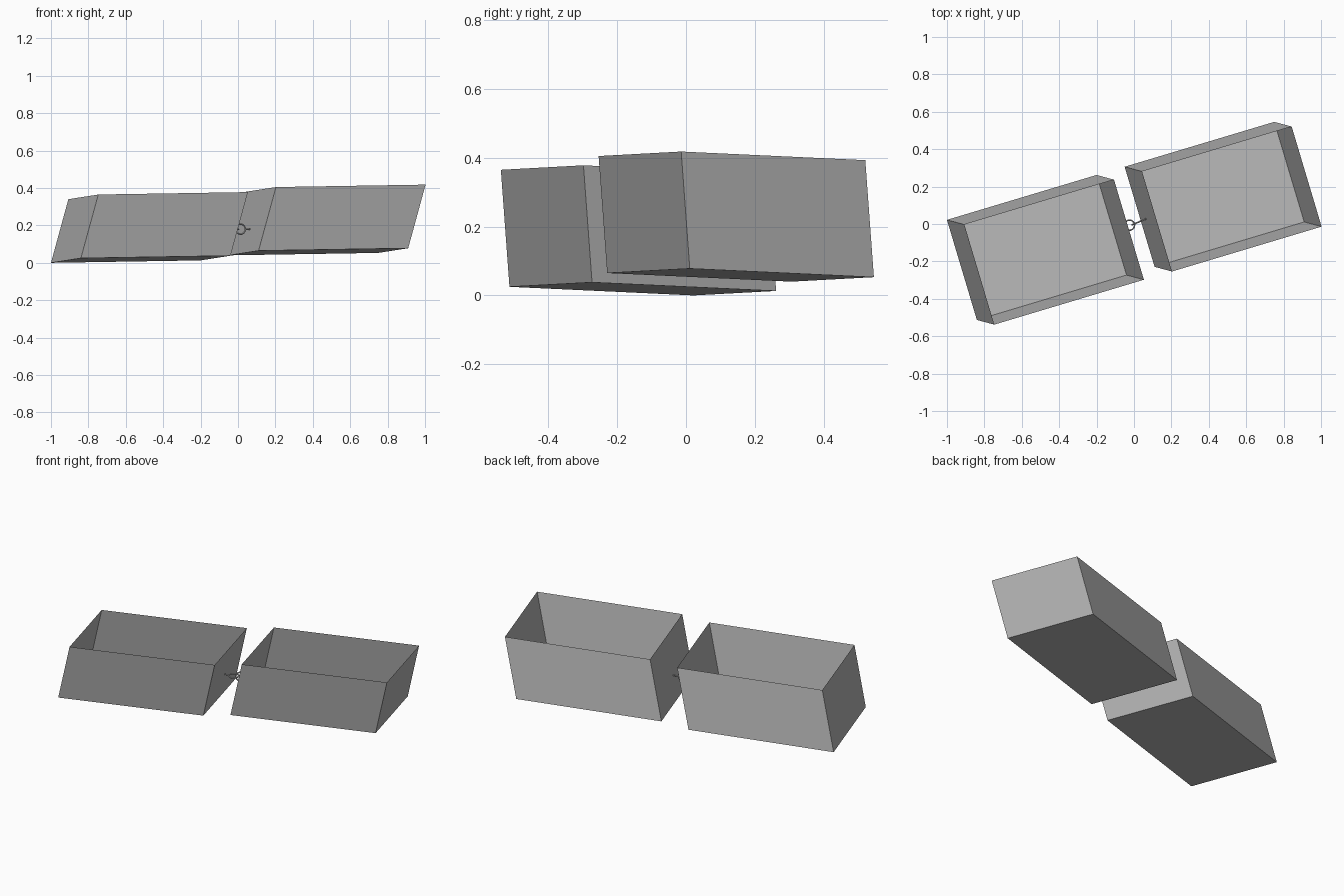
import bpy
import bmesh
from mathutils import Vector, Matrix

cube = bpy.data.objects.get("Cube")
if cube:
    bpy.data.objects.remove(cube, do_unlink=True)

grey = bpy.data.materials.new("plain grey")
grey.use_nodes = True
colour = (0.47, 0.47, 0.47, 1)
grey.diffuse_color = colour
grey.node_tree.nodes["Principled BSDF"].inputs["Base Color"].default_value = colour

# Edge directions shared by both leaning boxes
along = Vector((0.80, 0.24, 0.013))
across = Vector((0.16, -0.535, 0.025))
rise = Vector((0.093, -0.025, 0.34))


def link(name, data):
    data.materials.append(grey)
    obj = bpy.data.objects.new(name, data)
    bpy.context.collection.objects.link(obj)
    return obj


# Thin-walled box with an open top
def open_box(name, corner):
    bm = bmesh.new()
    floor = [bm.verts.new(corner + p)
             for p in (Vector(), along, along + across, across)]
    rim = [bm.verts.new(v.co + rise) for v in floor]
    bm.faces.new(floor)
    for i in range(4):
        j = (i + 1) % 4
        bm.faces.new((floor[j], floor[i], rim[i], rim[j]))
    mesh = bpy.data.meshes.new(name)
    bm.to_mesh(mesh)
    bm.free()
    link(name, mesh)


open_box("right_box", Vector((-1, 0.022, 0)))
open_box("left_box", Vector((-0.05, 0.306, 0.04)))


# Round eyelet on a short stem, reaching from a wall into the gap
def eyelet(name, wall, centre, side, radius=0.027):
    wire = 0.004
    way = (wall - centre).normalized()
    bm = bmesh.new()
    turns, sides = 24, 8
    # Ring lies in the plane of way and side
    normal = way.cross(side).normalized()
    side = normal.cross(way)
    basis = Matrix((way, side, normal)).transposed()
    rings = []
    for i in range(turns):
        spin = Matrix.Rotation(6.28319 * i / turns, 3, "Z")
        loop = []
        for k in range(sides):
            tube = Matrix.Rotation(6.28319 * k / sides, 3, "Y") @ Vector((wire, 0, 0))
            point = spin @ (Vector((radius, 0, 0)) + tube)
            loop.append(bm.verts.new(centre + basis @ point))
        rings.append(loop)
    for i in range(turns):
        a, b = rings[i], rings[(i + 1) % turns]
        for k in range(sides):
            n = (k + 1) % sides
            bm.faces.new((a[k], b[k], b[n], a[n]))
    # Stem
    start = centre + way * radius
    span = wall - start
    place = Matrix.Translation((start + wall) / 2) @ way.to_track_quat("Z", "Y").to_matrix().to_4x4()
    bmesh.ops.create_cone(bm, cap_ends=True, segments=sides, radius1=wire,
                          radius2=wire, depth=span.length, matrix=place)
    bmesh.ops.recalc_face_normals(bm, faces=bm.faces)
    for face in bm.faces:
        face.smooth = len(face.verts) == 4
    mesh = bpy.data.meshes.new(name)
    bm.to_mesh(mesh)
    bm.free()
    link(name, mesh)


eyelet("right_eyelet", Vector((-0.076, -0.018, 0.18)),
       Vector((-0.024, -0.006, 0.18)), Vector((0, 1, 0)))
eyelet("left_eyelet", Vector((0.066, 0.028, 0.18)),
       Vector((0.014, 0.006, 0.18)), Vector((0, 0, 1)))
